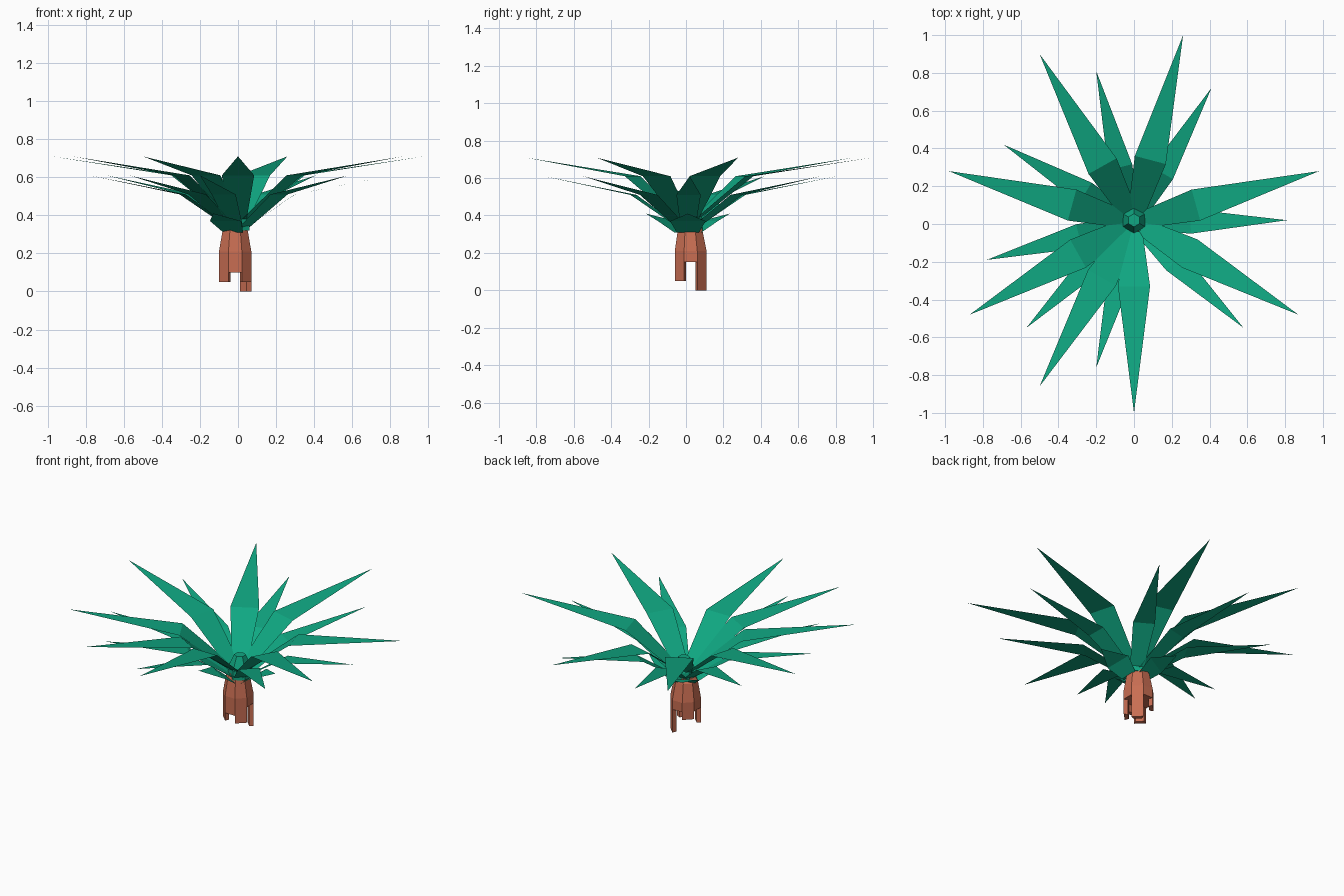
import bpy, math
from mathutils import Vector

cube = bpy.data.objects.get("Cube")
if cube:
    bpy.data.objects.remove(cube)


def material(name, rgb):
    m = bpy.data.materials.new(name)
    m.use_nodes = True
    m.diffuse_color = (*rgb, 1)
    bsdf = next(n for n in m.node_tree.nodes if n.type == 'BSDF_PRINCIPLED')
    bsdf.inputs["Base Color"].default_value = (*rgb, 1)
    return m


GREEN = material("leaf green", (0.005, 0.39, 0.223))
BROWN = material("bark brown", (0.58, 0.155, 0.085))


def add_mesh(name, verts, faces, mat):
    me = bpy.data.meshes.new(name)
    me.from_pydata(verts, [], faces)
    me.materials.append(mat)
    ob = bpy.data.objects.new(name, me)
    bpy.context.collection.objects.link(ob)
    return ob


def ring(center, inradius, sides, z, turn=0.5):
    r = inradius / math.cos(math.pi / sides)
    return [(center[0] + r * math.cos(math.tau * (i + turn) / sides),
             center[1] + r * math.sin(math.tau * (i + turn) / sides), z)
            for i in range(sides)]


def loft(name, rings, mat):
    n = len(rings[0])
    verts = [v for r in rings for v in r]
    faces = [(k * n + i, k * n + (i + 1) % n, (k + 1) * n + (i + 1) % n, (k + 1) * n + i)
             for k in range(len(rings) - 1) for i in range(n)]
    faces.append(tuple(reversed(range(n))))
    faces.append(tuple(range(len(verts) - n, len(verts))))
    return add_mesh(name, verts, faces, mat)


# Leaves: a narrow base, a wide bend and a pointed tip
CROWN = Vector((0, 0.01))


def leaf(name, tip_xy, tip_z, base, bend):
    tip = Vector(tip_xy)
    out = (tip - CROWN).normalized()
    side = Vector((-out.y, out.x))
    verts = []
    for r, half, z in (base, bend):
        for s in (-1, 1):
            verts.append((*(CROWN + out * r + side * half * s), z))
    verts.append((*tip, tip_z))
    return add_mesh(name, verts, [(0, 2, 3, 1), (2, 4, 3)], GREEN)


upper_tips = [(0.26, 1.0), (-0.5, 0.9), (-0.98, 0.28), (-0.87, -0.48),
              (-0.5, -0.86), (0, -1.0), (0.87, -0.48), (0.98, 0.28)]
middle_tips = [(-0.2, 0.81), (0.41, 0.72), (-0.69, 0.42), (0.81, 0.02),
               (0.58, -0.55), (-0.57, -0.55), (-0.2, -0.76), (-0.78, -0.19)]
for i, t in enumerate(upper_tips):
    leaf(f"upper_leaf_{i + 1}", t, 0.71, (0.05, 0.045, 0.38), (0.34, 0.085, 0.61))
for i, t in enumerate(middle_tips):
    leaf(f"middle_leaf_{i + 1}", t, 0.61, (0.05, 0.04, 0.34), (0.3, 0.065, 0.51))
for i in range(3):
    a = math.tau * i / 3
    leaf(f"lower_leaf_{i + 1}", (0.26 * math.cos(a), 0.01 + 0.26 * math.sin(a)), 0.41,
         (0.05, 0.06, 0.31), (0.13, 0.095, 0.37))

# Central bud
bud = (0, 0.02)
loft("bud", [ring(bud, 0.06, 6, z, 0.25 * 2) if z < 0.4 else ring(bud, 0.03, 6, z)
             for z in (0.32, 0.38, 0.46)], GREEN)

# Trunk: an octagonal core that narrows into the crown
MID = (-0.015, 0.025)
loft("trunk", [ring(MID, 0.06, 8, 0.15), ring(MID, 0.085, 8, 0.15), ring(MID, 0.085, 8, 0.21),
               ring((-0.015, 0.022), 0.066, 8, 0.32), ring((0, 0.02), 0.045, 8, 0.37)], BROWN)

# Ragged bark strips hanging below the core, counter-clockwise from +x
bottoms = [0.15, 0.0, 0.15, 0.1, 0.15, 0.05, 0.1, 0.05]
for i, low in enumerate(bottoms):
    if low > 0.14:
        continue
    section = []
    outer, inner = ring(MID, 0.085, 8, 0, -0.5), ring(MID, 0.06, 8, 0, -0.5)
    j = (i + 1) % 8
    for p in (outer[i], outer[j], inner[j], inner[i]):
        section.append(p)
    loft(f"bark_strip_{i + 1}", [[(p[0], p[1], z) for p in section] for z in (low, 0.16)], BROWN)
